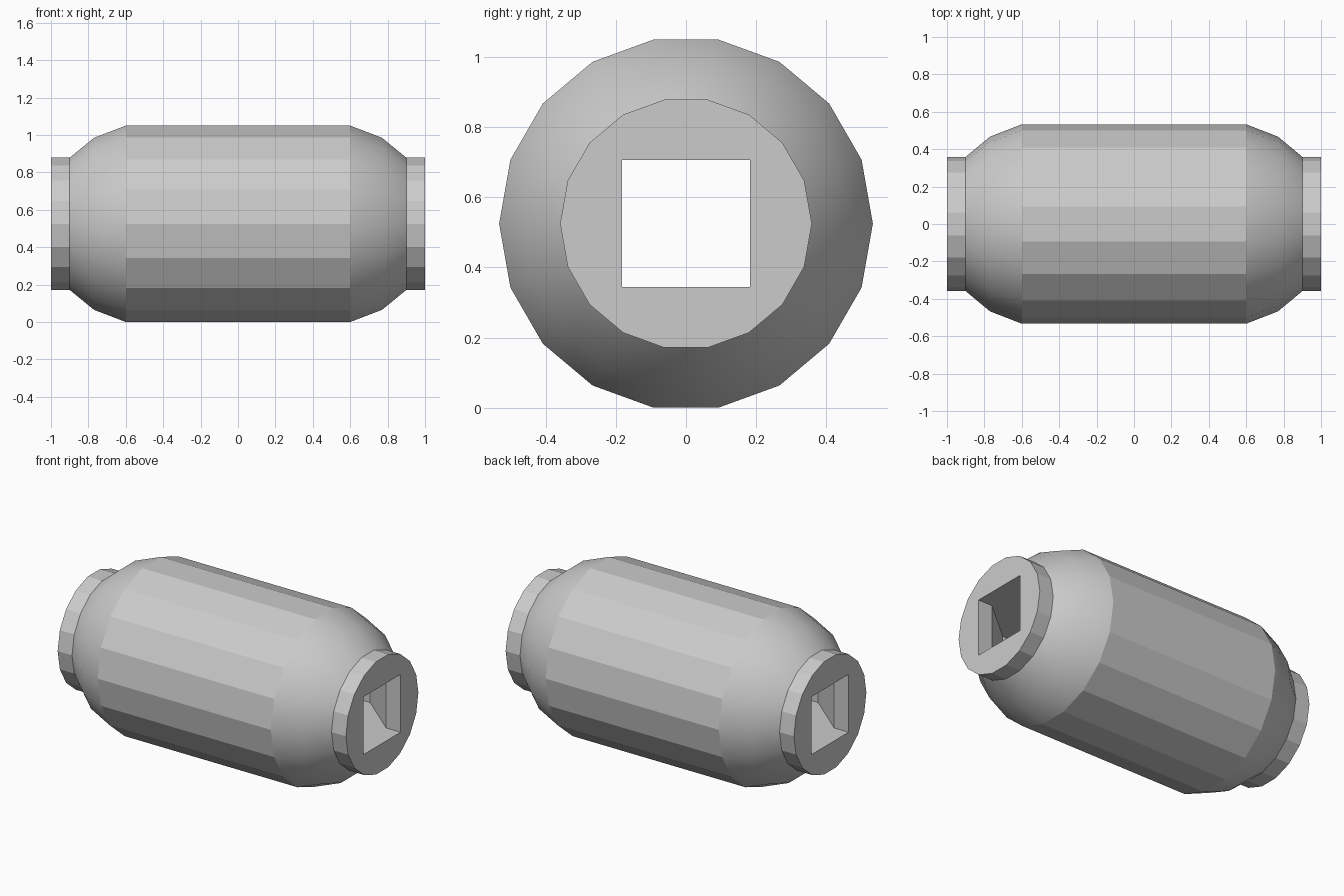
import bpy, bmesh, math

SIDES = 18
AXIS_Z = 0.525

cube = bpy.data.objects.get("Cube")
if cube:
    bpy.data.objects.remove(cube, do_unlink=True)

grey = bpy.data.materials.new("light_grey")
grey.use_nodes = True
grey.diffuse_color = (0.6, 0.6, 0.6, 1)
grey.node_tree.nodes["Principled BSDF"].inputs["Base Color"].default_value = (0.6, 0.6, 0.6, 1)


def make_object(name, bm):
    bmesh.ops.recalc_face_normals(bm, faces=bm.faces[:])
    mesh = bpy.data.meshes.new(name)
    bm.to_mesh(mesh)
    bm.free()
    mesh.materials.append(grey)
    obj = bpy.data.objects.new(name, mesh)
    bpy.context.collection.objects.link(obj)
    return obj


# Barrel, domed shoulders and end collars, turned around the x axis
half = [(0.6, 0.533), (0.77, 0.467), (0.9, 0.359), (1.0, 0.359)]
profile = [(-x, r) for x, r in reversed(half)] + half
bm = bmesh.new()
rings = []
for x, r in profile:
    angles = [math.tau * i / SIDES for i in range(SIDES)]
    rings.append([bm.verts.new((x, r * math.cos(a), AXIS_Z + r * math.sin(a))) for a in angles])
for a, b in zip(rings, rings[1:]):
    for i in range(SIDES):
        j = (i + 1) % SIDES
        bm.faces.new((a[i], a[j], b[j], b[i]))
bm.faces.new(rings[0])
bm.faces.new(rings[-1])

# Smooth shoulders, flat barrel and collars
for f in bm.faces:
    f.smooth = 0.6 < abs(f.calc_center_median().x) < 0.9
for e in bm.edges:
    e.smooth = all(f.smooth for f in e.link_faces)
body = make_object("coupling_body", bm)

# Square through-passage that widens sideways inside the barrel
quarter = [(1.1, 0.183), (0.9, 0.183), (0.63, 0.41)]
side = quarter + [(-x, y) for x, y in reversed(quarter)]
outline = side + [(x, -y) for x, y in reversed(side)]
bm = bmesh.new()
face = bm.faces.new([bm.verts.new((x, y, AXIS_Z - 0.181)) for x, y in outline])
top = bmesh.ops.extrude_face_region(bm, geom=[face])["geom"]
bmesh.ops.translate(bm, vec=(0, 0, 0.362), verts=[v for v in top if isinstance(v, bmesh.types.BMVert)])
cutter = make_object("passage_cutter", bm)
cutter.hide_render = True

# Cut the passage and discard the cutter
mod = body.modifiers.new("passage", 'BOOLEAN')
mod.operation = 'DIFFERENCE'
mod.solver = 'EXACT'
mod.object = cutter
bpy.context.view_layer.objects.active = body
body.select_set(True)
bpy.ops.object.modifier_apply(modifier=mod.name)
bpy.data.objects.remove(cutter, do_unlink=True)
